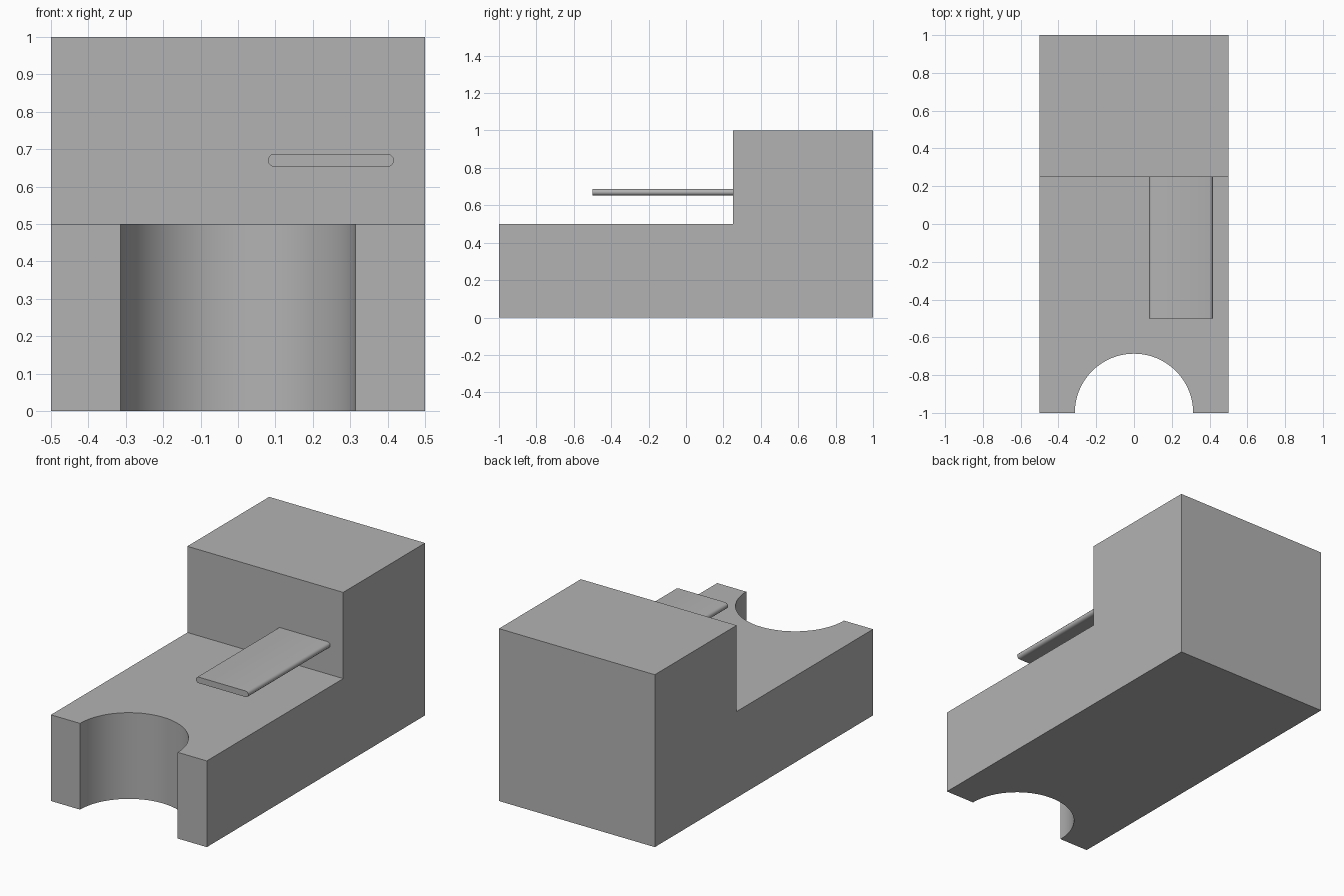
import bpy
import bmesh
from math import cos, sin, pi, radians
from mathutils import Vector

cube = bpy.data.objects.get("Cube")
if cube:
    bpy.data.objects.remove(cube, do_unlink=True)

# Single grey finish
grey = bpy.data.materials.new("plain grey")
grey.use_nodes = True
GREY = (0.45, 0.45, 0.45, 1)
grey.diffuse_color = GREY
grey.node_tree.nodes["Principled BSDF"].inputs["Base Color"].default_value = GREY


def prism(name, outline, direction):
    """Extrude a planar outline into a closed solid."""
    bm = bmesh.new()
    base = bm.faces.new([bm.verts.new(p) for p in outline])
    result = bmesh.ops.extrude_face_region(bm, geom=[base], use_keep_orig=True)
    moved = [v for v in result["geom"] if isinstance(v, bmesh.types.BMVert)]
    bmesh.ops.translate(bm, verts=moved, vec=Vector(direction))
    bmesh.ops.recalc_face_normals(bm, faces=bm.faces)
    mesh = bpy.data.meshes.new(name)
    bm.to_mesh(mesh)
    bm.free()
    mesh.materials.append(grey)
    obj = bpy.data.objects.new(name, mesh)
    bpy.context.collection.objects.link(obj)
    return obj


def select_only(obj):
    bpy.ops.object.select_all(action='DESELECT')
    obj.select_set(True)
    bpy.context.view_layer.objects.active = obj


def arc(cx, cy, radius, start, end, steps):
    angles = [start + (end - start) * i / steps for i in range(steps + 1)]
    return [(cx + radius * cos(a), cy + radius * sin(a)) for a in angles]


# Stepped body, extruded across its width
profile = [(-1, 0), (1, 0), (1, 1), (0.25, 1), (0.25, 0.5), (-1, 0.5)]
body = prism("stepped_body", [(-0.5, y, z) for y, z in profile], (1, 0, 0))

# Round notch in the front end
circle = arc(0, -1, 0.3135, 0, 2 * pi, 64)[:-1]
cutter = prism("notch_cutter", [(x, y, -0.2) for x, y in circle], (0, 0, 0.9))
cutter.hide_render = True
notch = body.modifiers.new("notch", 'BOOLEAN')
notch.operation = 'DIFFERENCE'
notch.solver = 'EXACT'
notch.object = cutter
select_only(body)
bpy.ops.object.modifier_apply(modifier=notch.name)
bpy.data.objects.remove(cutter, do_unlink=True)

# Round-edged shelf projecting from the step
R = 0.0175
stadium = (arc(0.417 - R, 0.67, R, -pi / 2, pi / 2, 6)
           + arc(0.08 + R, 0.67, R, pi / 2, 3 * pi / 2, 6))
shelf = prism("shelf", [(x, -0.5, z) for x, z in stadium], (0, 0.75, 0))

for part in (body, shelf):
    select_only(part)
    bpy.ops.object.shade_smooth_by_angle(angle=radians(35))
